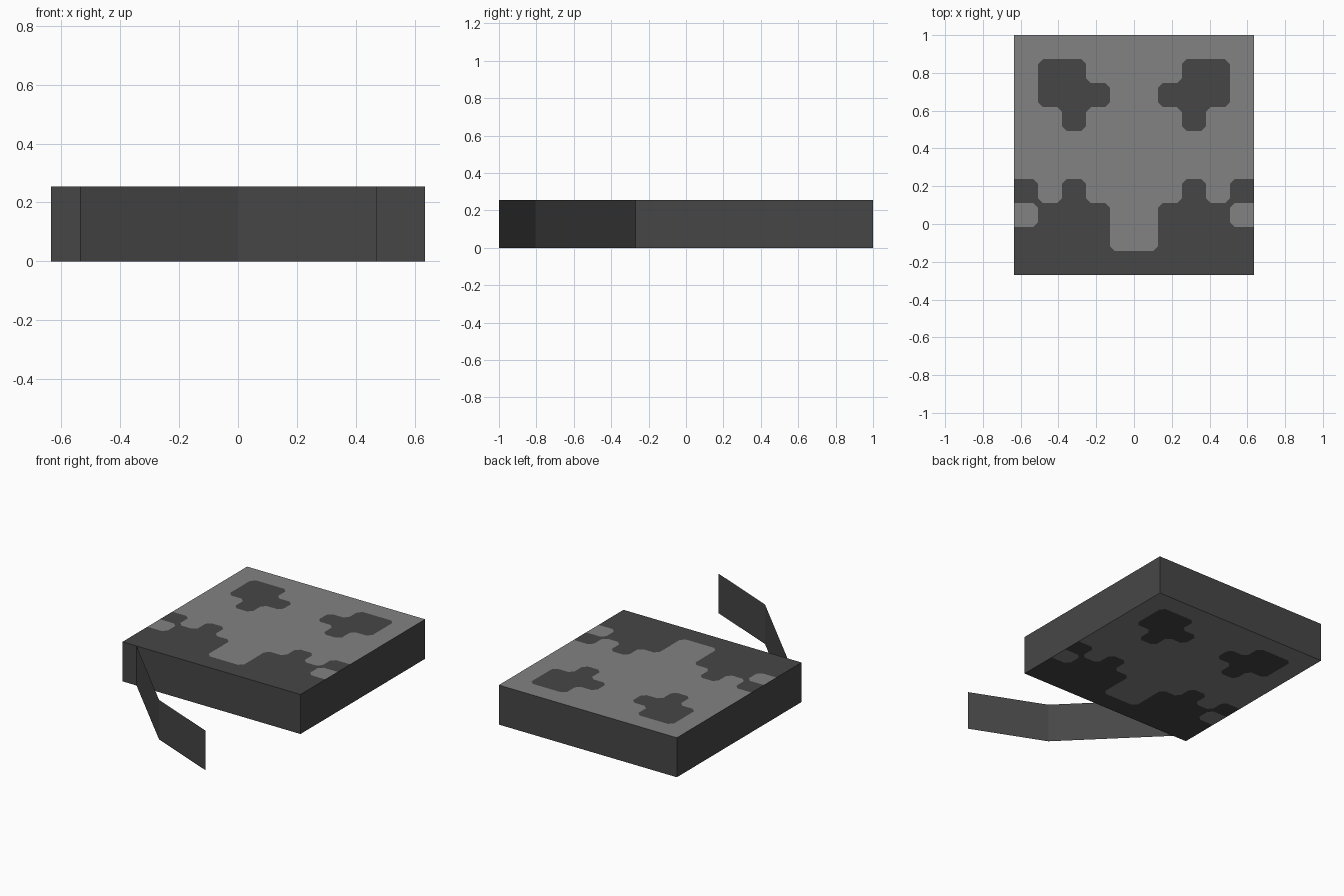
import bpy
import bmesh

HALF_WIDTH, FRONT, HEIGHT = 0.635, -0.27, 0.255
CELLS = 10
CELL = 2 * HALF_WIDTH / CELLS
CHAMFER = 0.026

# Face pattern from back row to front row, # is dark
PATTERN = [
    "..........",
    ".##....##.",
    ".###..###.",
    "..#....#..",
    "..........",
    "..........",
    "#.#....#.#",
    ".###..###.",
    "####..####",
    "##########",
]

cube = bpy.data.objects.get("Cube")
if cube:
    bpy.data.objects.remove(cube, do_unlink=True)


def make_material(name, grey):
    mat = bpy.data.materials.new(name)
    mat.use_nodes = True
    colour = (grey, grey, grey, 1)
    mat.diffuse_color = colour
    bsdf = mat.node_tree.nodes["Principled BSDF"]
    bsdf.inputs["Base Color"].default_value = colour
    bsdf.inputs["Roughness"].default_value = 0.8
    return mat


light_grey = make_material("light grey", 0.225)
dark_grey = make_material("dark grey", 0.062)


def make_object(name, bm, materials):
    mesh = bpy.data.meshes.new(name)
    bm.to_mesh(mesh)
    bm.free()
    for mat in materials:
        mesh.materials.append(mat)
    obj = bpy.data.objects.new(name, mesh)
    bpy.context.collection.objects.link(obj)
    return obj


def is_dark(col, row):
    col = min(max(col, 0), CELLS - 1)
    row = min(max(row, 0), CELLS - 1)
    return PATTERN[CELLS - 1 - row][col] == "#"


def corner_dark(col, row, dx, dy):
    """Corner colour: the majority of the four cells meeting there."""
    own, across = is_dark(col, row), is_dark(col + dx, row + dy)
    side_a, side_b = is_dark(col + dx, row), is_dark(col, row + dy)
    count = own + across + side_a + side_b
    if count == 2:
        return own or own == across
    return count > 2


def add_face(bm, points, dark):
    face = bm.faces.new([bm.verts.new((x, y, 0)) for x, y in points])
    face.material_index = int(dark)


# Block: patterned sheet with chamfered cell corners, extruded upward
bm = bmesh.new()
for row in range(CELLS):
    for col in range(CELLS):
        cx = -HALF_WIDTH + (col + 0.5) * CELL
        cy = FRONT + (row + 0.5) * CELL
        h = CELL / 2
        k = h - CHAMFER
        octagon = []
        for dx, dy in ((-1, -1), (1, -1), (1, 1), (-1, 1)):
            on_side = (cx + dx * h, cy + dy * k)
            on_end = (cx + dx * k, cy + dy * h)
            cut = [on_side, on_end] if dx == dy else [on_end, on_side]
            octagon += cut
            tip = (cx + dx * h, cy + dy * h)
            add_face(bm, [cut[0], tip, cut[1]], corner_dark(col, row, dx, dy))
        add_face(bm, octagon, is_dark(col, row))
bmesh.ops.remove_doubles(bm, verts=bm.verts[:], dist=0.001)

result = bmesh.ops.extrude_face_region(bm, geom=bm.faces[:], use_keep_orig=True)
raised = [g for g in result["geom"] if isinstance(g, bmesh.types.BMVert)]
bmesh.ops.translate(bm, verts=raised, vec=(0, 0, HEIGHT))
bmesh.ops.recalc_face_normals(bm, faces=bm.faces[:])

# Side walls are dark all round
for face in bm.faces:
    face.normal_update()
    if abs(face.normal.z) < 0.5:
        face.material_index = 1

# Merge the cells into clean colour regions
bmesh.ops.dissolve_limit(bm, angle_limit=0.02, verts=bm.verts[:],
                         edges=bm.edges[:], delimit={"MATERIAL"})
make_object("block", bm, [light_grey, dark_grey])

# Strap: a bent sheet swinging out from the front wall
bm = bmesh.new()
path = [(-0.535, FRONT), (0, -0.805), (0.47, -1)]
columns = [[bm.verts.new((x, y, z)) for z in (0, HEIGHT)] for x, y in path]
for a, b in zip(columns, columns[1:]):
    bm.faces.new((a[0], b[0], b[1], a[1]))
make_object("front_strap", bm, [dark_grey])
